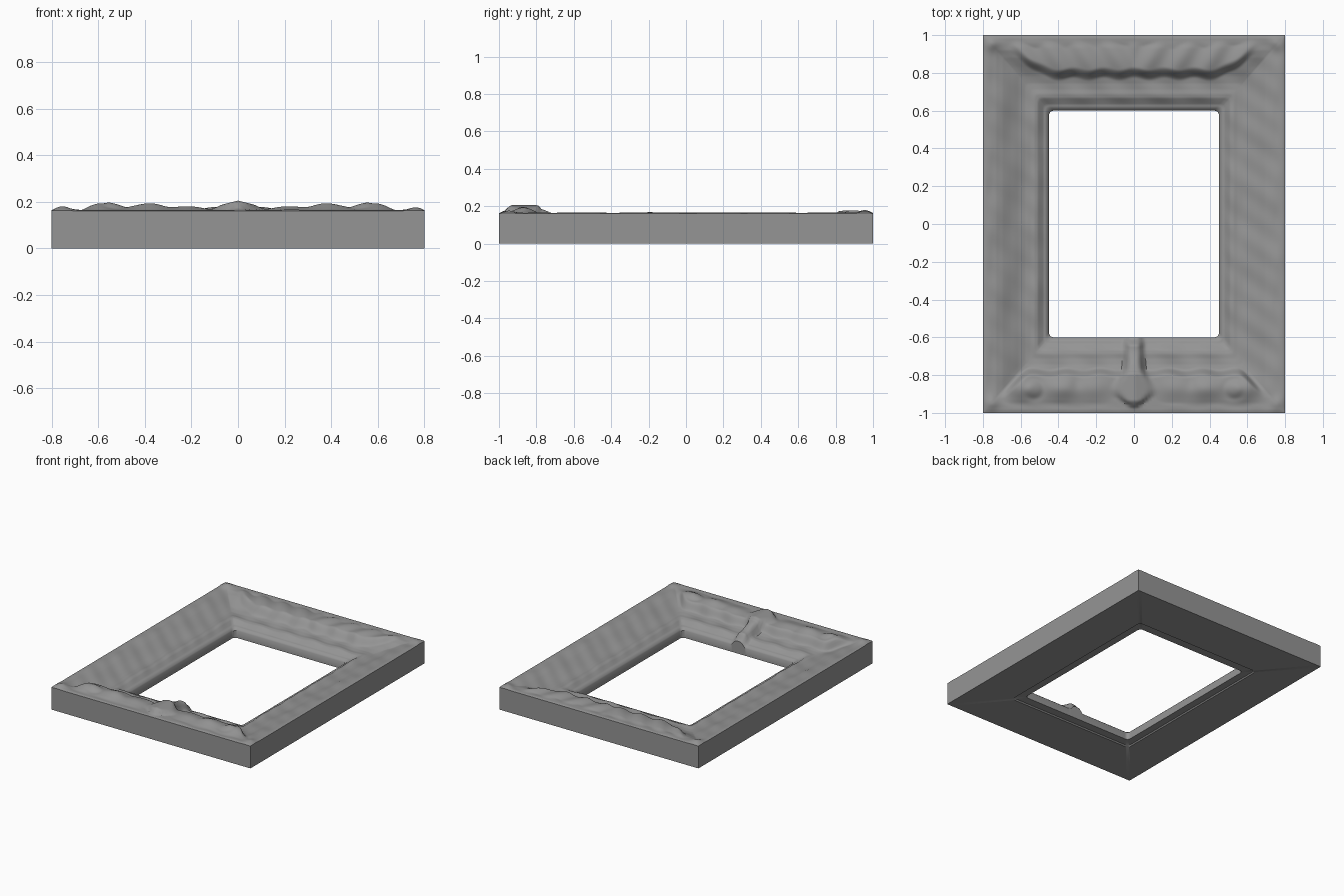
import bpy, bmesh
from math import sin, cos, pi, exp, hypot

if "Cube" in bpy.data.objects:
    bpy.data.objects.remove(bpy.data.objects["Cube"])

HX, HY = 0.8, 1.0          # outer half size
IX, IY = 0.45, 0.6         # opening half size
N, M = 110, 64             # steps per rail, steps across the moulding

# moulding cross-section: (0 = opening, 1 = outer edge), height
PROFILE = [(0, .06), (.02, .07), (.05, .078), (.08, .08), (.12, .09), (.17, .103),
           (.22, .107), (.28, .105), (.36, .107), (.46, .116), (.58, .132), (.7, .15),
           (.8, .16), (.9, .164), (.96, .165), (1, .161)]


def section(t):
    for (a, za), (b, zb) in zip(PROFILE, PROFILE[1:]):
        if t <= b:
            return za + (zb - za) * (t - a) / (b - a)
    return PROFILE[-1][1]


def step(a, b, v):
    k = min(1, max(0, (v - a) / (b - a)))
    return k * k * (3 - 2 * k)


def bump(x, y, cx, cy, rx, ry):
    return exp(-((x - cx) / rx) ** 2 - ((y - cy) / ry) ** 2)


def top_ornament(x, y, z):
    # scalloped shell band along the top rail
    ax = abs(x)
    edge = 0.78 + 0.14 * step(.42, .7, ax) + 0.008 * cos(ax * 2 * pi / .16)
    mask = step(edge - .015, edge + .045, y) * (1 - step(.93, .985, y)) * (1 - step(.62, .72, ax))
    ribs = 0.006 * sin((ax - .6 * (y - .8)) * 2 * pi / .16)
    swell = 0.16 + 0.012 * sin(pi * min(1, max(0, (y - .78) / .2))) + ribs
    return z + mask * (max(swell, z) - z)


def bottom_ornament(x, y, z):
    if y > 0:
        return z
    ax = abs(x)
    # carved band with rounded ends
    edge = -0.775 - 0.16 * step(.55, .76, ax) + 0.006 * cos(ax * 2 * pi / .18)
    mask = (1 - step(edge - .035, edge + .01, y)) * step(-.985, -.93, y) * (1 - step(.64, .75, ax))
    h = 0.162
    for cx, s in ((.57, .036), (.38, .031), (.21, .018)):
        h += s * bump(ax, y, cx, -.87, .085, .06)
    # shallow scroll grooves
    r = hypot(ax - .53, y + .875)
    h -= 0.005 * exp(-((r - .05) / .018) ** 2)
    h -= 0.006 * bump(ax, y, .3, -.84, .03, .04)
    z += mask * (max(h, z) - z)
    # central pointed leaf
    w = 0.13 * step(-1.0, -.87, y) * (1 - .6 * step(-.88, -.76, y)) + .006
    leaf = (1 - step(w * .5, w, ax)) * step(-.99, -.93, y) * (1 - step(-.8, -.72, y))
    z += leaf * (max(z, .205 - .25 * ax) - z)
    # keystone stem running down to the opening
    crest = .188 - .045 * step(-.8, -.65, y) - .045 * step(-.65, -.6, y)
    stem = (1 - step(.02, .065, ax)) * step(-.9, -.82, y)
    return z + stem * (max(z, crest - 5 * ax * ax) - z)


def height(x, y, t):
    z = section(t)
    # hand-carved unevenness
    fade = step(.02, .2, t) * (1 - step(.85, 1, t))
    z += fade * .0018 * (sin(19 * y + 7 * x) + sin(31 * x - 13 * y) + sin(43 * y + 29 * x))
    z = top_ornament(x, y, z)
    z = bottom_ornament(x, y, z)
    return z + .014 * bump(abs(x), abs(y), .755, .95, .035, .035)


def rounded(x, y, hx, hy, r):
    # pull a rectangle point onto its rounded corner
    dx, dy = abs(x) - (hx - r), abs(y) - (hy - r)
    if dx > 0 and dy > 0:
        k = r / max(hypot(dx, dy), r * .5)
        k = min(k, r / hypot(dx, dy))
        x = (hx - r + dx * k) * (1 if x > 0 else -1)
        y = (hy - r + dy * k) * (1 if y > 0 else -1)
    return x, y


# unit square walked counter-clockwise, with points gathered near corners
loop = []
for k in range(4):
    for i in range(N):
        u = -1 + 2 * i / N
        u = .6 * u + .4 * sin(u * pi / 2)
        loop.append([(u, -1), (1, u), (-u, 1), (-1, -u)][k])

bm = bmesh.new()
rings = []


def add_ring(t, z=None):
    ring = []
    for u, v in loop:
        xi, yi = rounded(u * IX, v * IY, IX, IY, .025)
        x, y = xi + (u * HX - xi) * t, yi + (v * HY - yi) * t
        ring.append(bm.verts.new((x, y, height(x, y, t) if z is None else z)))
    rings.append(ring)


# carved face, outer wall, flat back with a shallow rebate, inner wall
for j in range(M + 1):
    add_ring(j / M)
for t, z in ((1, 0), (.17, 0), (.15, .008), (0, .008)):
    add_ring(t, z)

for a, b in zip(rings, rings[1:] + rings[:1]):
    for i in range(len(loop)):
        j = (i + 1) % len(loop)
        bm.faces.new((a[i], b[i], b[j], a[j]))
bmesh.ops.recalc_face_normals(bm, faces=bm.faces)

mesh = bpy.data.meshes.new("carved_frame")
bm.to_mesh(mesh)
bm.free()
frame = bpy.data.objects.new("carved_frame", mesh)
bpy.context.collection.objects.link(frame)

# dark grey finish
mat = bpy.data.materials.new("dark_grey")
mat.diffuse_color = (.3, .3, .3, 1)
mat.use_nodes = True
mat.node_tree.nodes["Principled BSDF"].inputs["Base Color"].default_value = mat.diffuse_color
mesh.materials.append(mat)

bpy.context.view_layer.objects.active = frame
frame.select_set(True)
bpy.ops.object.shade_smooth_by_angle(angle=0.7)
